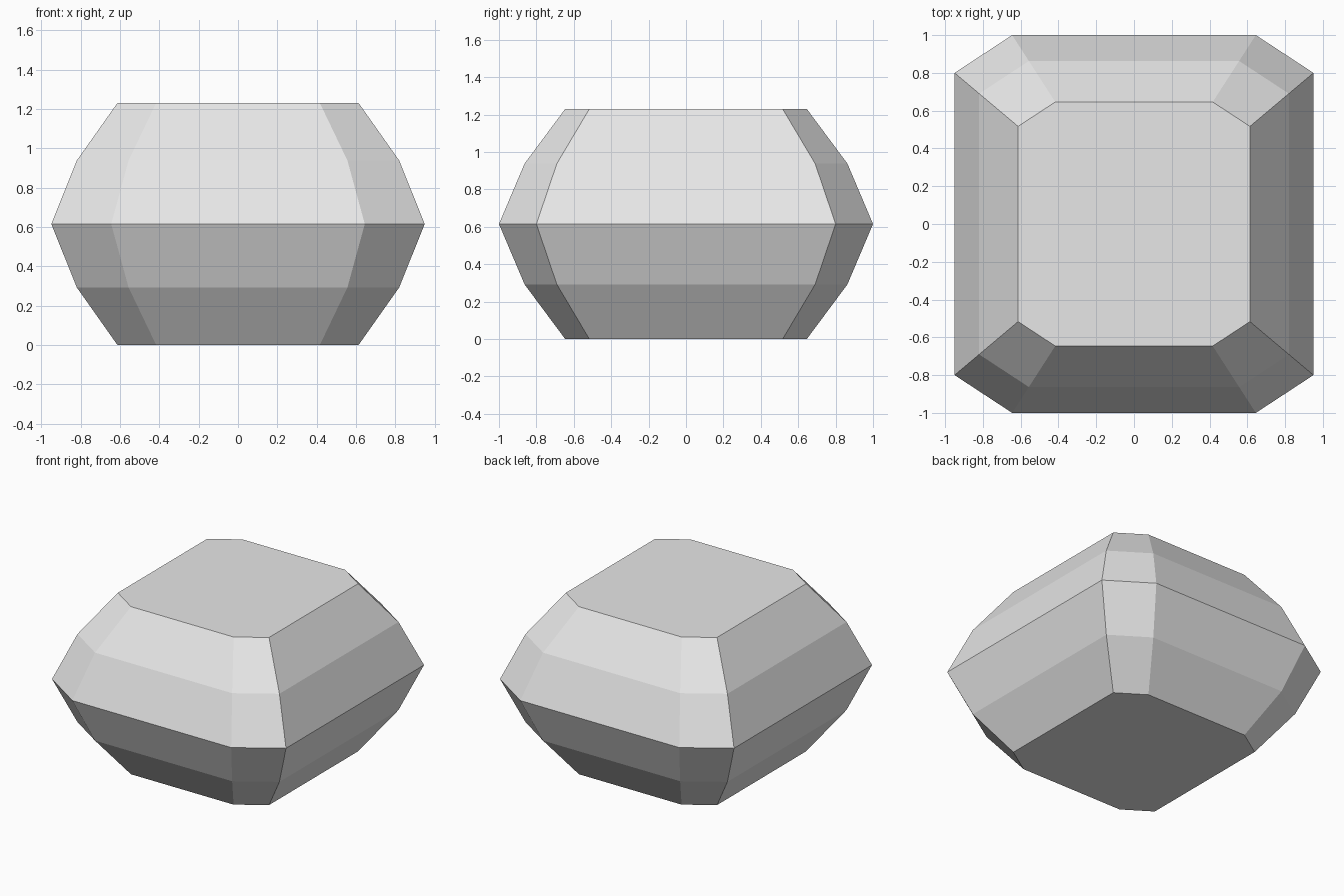
import bpy
import bmesh

cube = bpy.data.objects.get("Cube")
if cube:
    bpy.data.objects.remove(cube, do_unlink=True)

# Pale grey stone
stone = bpy.data.materials.new("pale_grey")
stone.use_nodes = True
grey = (0.8, 0.8, 0.8, 1.0)
stone.diffuse_color = grey
stone.node_tree.nodes["Principled BSDF"].inputs["Base Color"].default_value = grey

# Girdle outline: a rectangle with cut corners
HALF_X, HALF_Y = 0.95, 1.0
CUT_X, CUT_Y = 0.645, 0.80
OUTLINE = [(HALF_X, -CUT_Y), (HALF_X, CUT_Y), (CUT_X, HALF_Y), (-CUT_X, HALF_Y),
           (-HALF_X, CUT_Y), (-HALF_X, -CUT_Y), (-CUT_X, -HALF_Y), (CUT_X, -HALF_Y)]

# Height and scale of each step from base to table
STEPS = [(0.0, 0.646), (0.292, 0.863), (0.615, 1.0), (0.938, 0.863), (1.23, 0.646)]

# Step-cut gem: stacked rings joined by flat facets
bm = bmesh.new()
rings = [[bm.verts.new((x * s, y * s, z)) for x, y in OUTLINE] for z, s in STEPS]
count = len(OUTLINE)
for low, high in zip(rings, rings[1:]):
    for i in range(count):
        j = (i + 1) % count
        bm.faces.new((low[i], low[j], high[j], high[i]))
bm.faces.new(rings[-1])
bm.faces.new(rings[0][::-1])
bmesh.ops.recalc_face_normals(bm, faces=bm.faces)

mesh = bpy.data.meshes.new("step_cut_gem")
bm.to_mesh(mesh)
bm.free()
mesh.materials.append(stone)
gem = bpy.data.objects.new("step_cut_gem", mesh)
bpy.context.collection.objects.link(gem)
